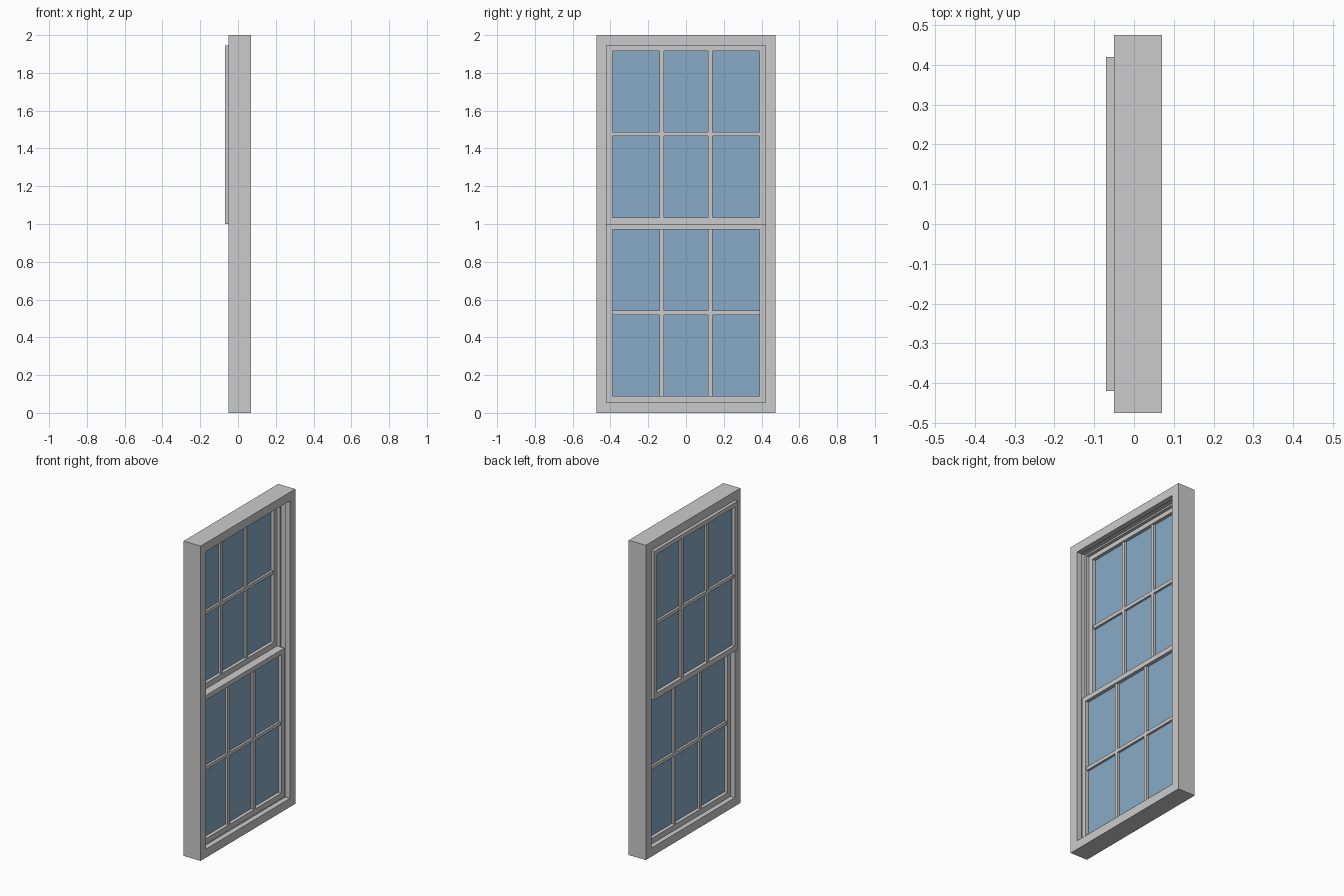
import bpy, bmesh

if "Cube" in bpy.data.objects:
    bpy.data.objects.remove(bpy.data.objects["Cube"])

glass_mat = bpy.data.materials.new("glass_blue")
glass_mat.diffuse_color = (0.25, 0.41, 0.58, 1)
glass_mat.use_nodes = True
glass_mat.node_tree.nodes["Principled BSDF"].inputs["Base Color"].default_value = glass_mat.diffuse_color


def finish(name, bm, mat=None):
    bmesh.ops.recalc_face_normals(bm, faces=bm.faces)
    me = bpy.data.meshes.new(name)
    bm.to_mesh(me)
    bm.free()
    ob = bpy.data.objects.new(name, me)
    bpy.context.collection.objects.link(ob)
    if mat:
        me.materials.append(mat)
    return ob


def box(name, x, y, z, mat=None):
    """Box from (min, max) pairs."""
    bm = bmesh.new()
    bmesh.ops.create_cube(bm, size=1)
    for v in bm.verts:
        v.co = [r[0] if c < 0 else r[1] for r, c in zip((x, y, z), v.co)]
    return finish(name, bm, mat)


def ring(name, half_y, z0, z1, profile):
    """Mitred rectangular frame; profile is (inset, x) points."""
    bm = bmesh.new()
    corners = [(-1, z0, 1), (1, z0, 1), (1, z1, -1), (-1, z1, -1)]
    loops = [[bm.verts.new((x, s * (half_y - d), z + dz * d)) for d, x in profile]
             for s, z, dz in corners]
    n = len(profile)
    for i in range(4):
        a, b = loops[i], loops[(i + 1) % 4]
        for j in range(n):
            k = (j + 1) % n
            bm.faces.new((a[j], a[k], b[k], b[j]))
    return finish(name, bm)


def sash(name, x0, x1, z0, z1, bottom, top):
    """Stiles, rails, glazing bars and pane of one sliding sash."""
    hy, stile, bar = 0.42, 0.03, 0.011
    gy, g0, g1 = hy - stile, z0 + bottom, z1 - top
    xm = (x0 + x1) / 2
    for s, side in ((-1, "left"), (1, "right")):
        ys = sorted((s * hy, s * gy))
        box(f"{name}_{side}_stile", (x0, x1), ys, (z0, z1))
        yc = s * 0.128
        box(f"{name}_{side}_glazing_bar", (xm - 0.018, xm + 0.018),
            (yc - bar, yc + bar), (g0, g1))
    box(f"{name}_bottom_rail", (x0, x1), (-gy, gy), (z0, g0))
    box(f"{name}_top_rail", (x0, x1), (-gy, gy), (g1, z1))
    zc = (g0 + g1) / 2
    box(f"{name}_cross_bar", (xm - 0.018, xm + 0.018), (-gy, gy), (zc - bar, zc + bar))
    box(f"{name}_glass", (xm - 0.004, xm + 0.004), (-gy, gy), (g0, g1), glass_mat)


# Outer frame with a sliding track behind the inner stop
ring("window_frame", 0.475, 0, 2,
     [(0, -0.05), (0, 0.07), (0.055, 0.07), (0.055, 0.037), (0.045, 0.037),
      (0.045, 0.0), (0.055, 0.0), (0.055, -0.05)])

# Two sliding sashes, the upper one set behind the lower
sash("upper_sash", -0.07, -0.02, 1.0, 1.945, 0.035, 0.028)
sash("lower_sash", -0.02, 0.032, 0.055, 1.0, 0.035, 0.03)
